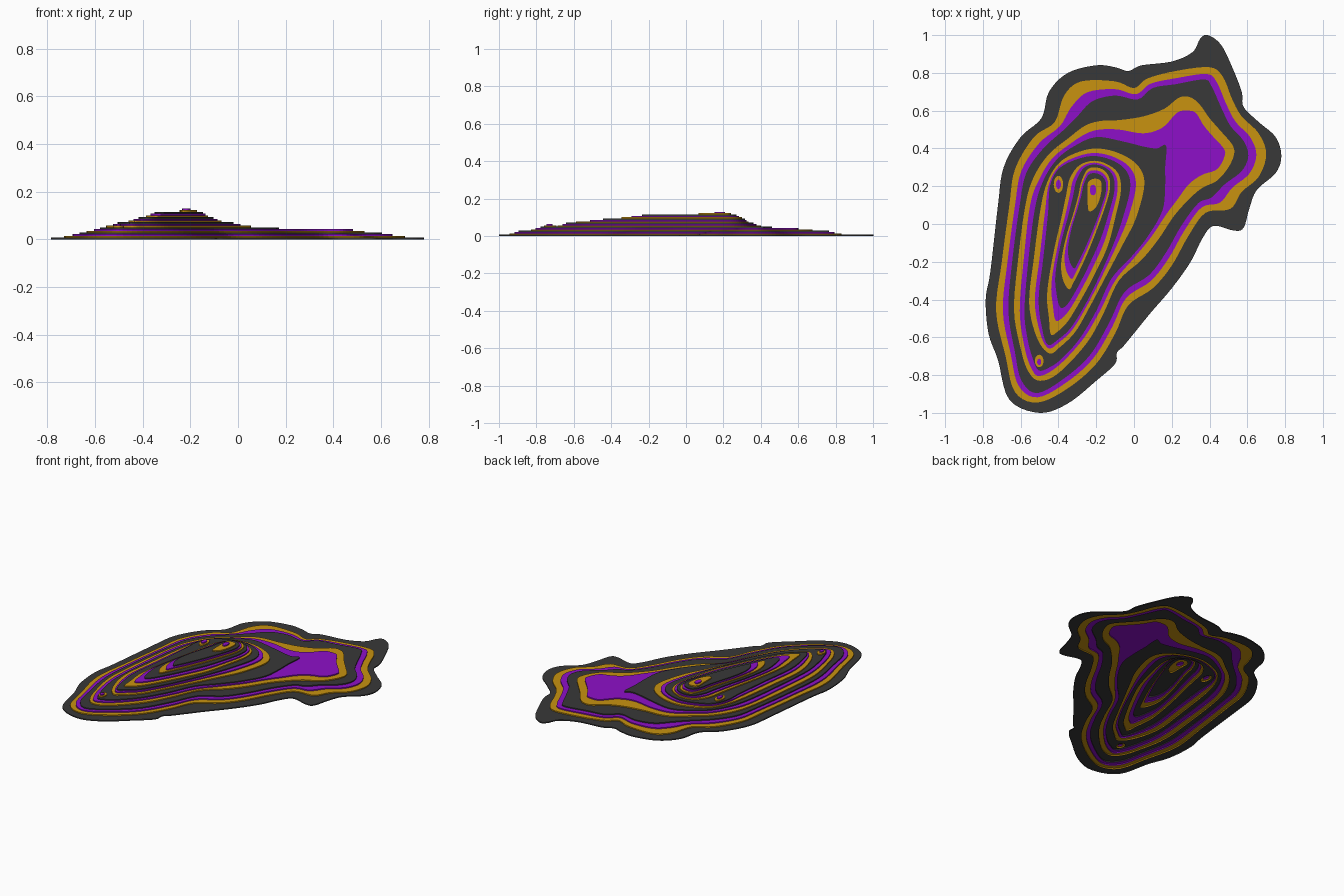
import bpy, math
from mathutils import Vector
from mathutils.geometry import tessellate_polygon

STEP = 0.0072  # height of one terrace


def pairs(flat):
    return [Vector((flat[i], flat[i + 1])) for i in range(0, len(flat), 2)]


def smooth(pts, n=5):
    """Closed Catmull-Rom curve through the given points."""
    out = []
    for i in range(len(pts)):
        a, b, c, d = (pts[(i + j) % len(pts)] for j in (-1, 0, 1, 2))
        for s in range(n):
            t = s / n
            out.append(0.5 * (2 * b + (c - a) * t + (2 * a - 5 * b + 4 * c - d) * t * t
                              + (3 * b - a - 3 * c + d) * t ** 3))
    return out


def blend(a, b, t):
    return [p.lerp(q, t) for p, q in zip(a, b)]


def shrink(a, f, cx, cy):
    c = Vector((cx, cy))
    return [c + (p - c) * f for p in a]


def oval(cx, cy, rx, ry, n=8):
    return [Vector((cx + rx * math.cos(-math.tau * i / n), cy + ry * math.sin(-math.tau * i / n)))
            for i in range(n)]


# Key contours, each clockwise from the north
shore = pairs([.39, 1, .46, .95, .52, .83, .57, .70, .58, .62, .66, .54, .75, .46, .78, .36,
               .75, .27, .65, .18, .61, .08, .58, -.02, .53, -.035, .42, -.01, .36, -.08,
               .30, -.20, .20, -.34, .08, -.48, -.05, -.64, -.09, -.68, -.10, -.74,
               -.20, -.83, -.35, -.95, -.50, -1, -.66, -.93, -.72, -.72, -.77, -.58,
               -.785, -.40, -.76, -.25, -.72, .10, -.69, .30, -.60, .46, -.49, .56,
               -.45, .70, -.35, .80, -.20, .84, -.10, .83, -.03, .81, .04, .84,
               .20, .86, .31, .91, .35, .98])
low = pairs([.40, .83, .47, .78, .52, .66, .57, .57, .66, .48, .70, .37, .66, .25, .57, .17,
             .51, .08, .38, .06, .29, -.06, .20, -.22, .10, -.34, -.03, -.43, -.10, -.58,
             -.20, -.74, -.35, -.87, -.51, -.945, -.63, -.89, -.68, -.70, -.73, -.46,
             -.70, -.20, -.66, .10, -.63, .29, -.53, .46, -.42, .54, -.37, .68,
             -.28, .755, -.10, .755, 0, .72, .07, .77, .22, .81])
bench = pairs([.37, .765, .41, .73, .46, .62, .51, .52, .58, .44, .605, .36, .57, .28, .48, .21,
               .41, .14, .34, .11, .25, -.01, .17, -.15, .08, -.27, -.05, -.36, -.13, -.52,
               -.23, -.69, -.36, -.81, -.51, -.895, -.595, -.83, -.63, -.68, -.665, -.46,
               -.645, -.20, -.605, .10, -.57, .27, -.48, .40, -.37, .50, -.30, .57,
               -.22, .65, -.10, .68, .02, .66, .10, .72, .22, .74])
rise = pairs([.30, .67, .35, .63, .40, .56, .47, .48, .52, .42, .53, .37, .50, .30, .44, .23,
              .36, .19, .29, .13, .21, .04, .13, -.08, .04, -.19, -.08, -.30, -.16, -.47,
              -.25, -.63, -.40, -.79, -.50, -.83, -.56, -.78, -.60, -.66, -.635, -.46,
              -.615, -.20, -.575, .10, -.53, .25, -.45, .37, -.34, .46, -.26, .52,
              -.18, .545, -.08, .55, .05, .57, .16, .61, .24, .67])
plateau = pairs([.29, .60, .33, .585, .37, .52, .43, .45, .475, .40, .48, .36, .44, .29, .36, .26,
                 .29, .21, .23, .13, .17, .05, .09, -.07, 0, -.18, -.10, -.30, -.18, -.46,
                 -.27, -.61, -.40, -.75, -.50, -.805, -.545, -.76, -.58, -.65, -.605, -.46,
                 -.585, -.20, -.55, .10, -.50, .24, -.43, .35, -.33, .43, -.25, .48,
                 -.18, .50, -.08, .50, .05, .48, .15, .51, .23, .59])
spur = pairs([.12, .40, .17, .415, .165, .30, .165, .20, .15, .07, .07, -.07, -.02, -.18,
              -.12, -.29, -.20, -.46, -.29, -.61, -.38, -.71, -.44, -.755, -.505, -.775,
              -.54, -.70, -.565, -.60, -.58, -.46, -.56, -.20, -.525, .08, -.48, .23,
              -.41, .34, -.32, .41, -.20, .46, -.05, .435, .05, .41])
ridge = pairs([-.20, .40, -.08, .375, .02, .31, .055, .21, .01, .03, -.06, -.11, -.15, -.28,
               -.235, -.44, -.31, -.57, -.39, -.65, -.45, -.685, -.515, -.60, -.555, -.42,
               -.53, -.18, -.495, .08, -.46, .22, -.40, .32, -.31, .375])
upper = pairs([-.21, .36, -.11, .335, -.04, .28, -.02, .19, -.06, .03, -.11, -.11, -.185, -.28,
               -.26, -.43, -.335, -.55, -.40, -.61, -.455, -.64, -.485, -.56, -.505, -.40,
               -.48, -.18, -.455, .06, -.445, .20, -.40, .29, -.31, .34])
high = pairs([-.21, .335, -.13, .31, -.08, .26, -.07, .17, -.10, .03, -.14, -.12, -.21, -.27,
              -.28, -.40, -.35, -.515, -.405, -.57, -.44, -.585, -.45, -.50, -.46, -.37,
              -.43, -.17, -.385, .03, -.36, .15, -.34, .24, -.29, .31])
crest = pairs([-.21, .30, -.16, .285, -.13, .24, -.13, .17, -.16, .07, -.20, -.04, -.24, -.14,
               -.28, -.23, -.32, -.31, -.34, -.345, -.36, -.33, -.38, -.28, -.385, -.20,
               -.36, -.07, -.32, .06, -.295, .15, -.28, .22, -.25, .285])
summit = pairs([-.21, .24, -.175, .225, -.175, .16, -.20, .09, -.24, .07, -.245, .16, -.243, .22])

# Terraces from the shore to the peak, with two small side knolls
levels = [[shore], [low], [blend(low, bench, .55)], [bench], [rise], [plateau], [spur],
          [ridge, oval(-.502, -.725, .023, .033)],
          [blend(ridge, upper, .6), oval(-.502, -.73, .011, .017)],
          [upper],
          [high, oval(-.40, .21, .025, .045)],
          [blend(high, crest, .3), oval(-.40, .21, .013, .025)],
          [blend(high, crest, .58)], [crest],
          [shrink(crest, .89, -.22, .16)], [shrink(crest, .78, -.22, .16)],
          [summit], [oval(-.217, .18, .017, .028)]]
levels = [[smooth(o) for o in group] for group in levels]

colours = []
for name, rgb in (("charcoal", (.04, .04, .04)), ("gold", (.58, .29, .005)),
                  ("purple", (.27, .005, .58))):
    mat = bpy.data.materials.new(name)
    mat.diffuse_color = (*rgb, 1)
    colours.append(mat)


def inside(p, poly):
    hit = False
    for a, b in zip(poly, poly[1:] + poly[:1]):
        if (a.y > p.y) != (b.y > p.y) and p.x < a.x + (p.y - a.y) * (b.x - a.x) / (b.y - a.y):
            hit = not hit
    return hit


for k, group in enumerate(levels):
    z0, z1 = k * STEP, (k + 1) * STEP
    above = levels[k + 1] if k + 1 < len(levels) else []
    verts, faces = [], []
    for outline in group:
        # Vertical riser
        base, n = len(verts), len(outline)
        verts += [(p.x, p.y, z0) for p in outline] + [(p.x, p.y, z1) for p in outline]
        faces += [(base + i, base + n + i, base + n + (i + 1) % n, base + (i + 1) % n)
                  for i in range(n)]
        # Flat tread, open where the next terrace stands
        loops = [outline] + [h for h in above if inside(h[0], outline)]
        rings = [[Vector((p.x, p.y, 0)) for p in lp] for lp in loops]
        flat = [p for r in rings for p in r]
        base = len(verts)
        verts += [(p.x, p.y, z1) for p in flat]
        for a, b, c in tessellate_polygon(rings):
            up = (flat[b] - flat[a]).cross(flat[c] - flat[a]).z > 0
            faces.append((base + a, base + b, base + c) if up else (base + a, base + c, base + b))
    mesh = bpy.data.meshes.new(f"terrace_{k + 1:02d}")
    mesh.from_pydata(verts, [], faces)
    mesh.materials.append(colours[k % 3])
    bpy.context.collection.objects.link(bpy.data.objects.new(mesh.name, mesh))
